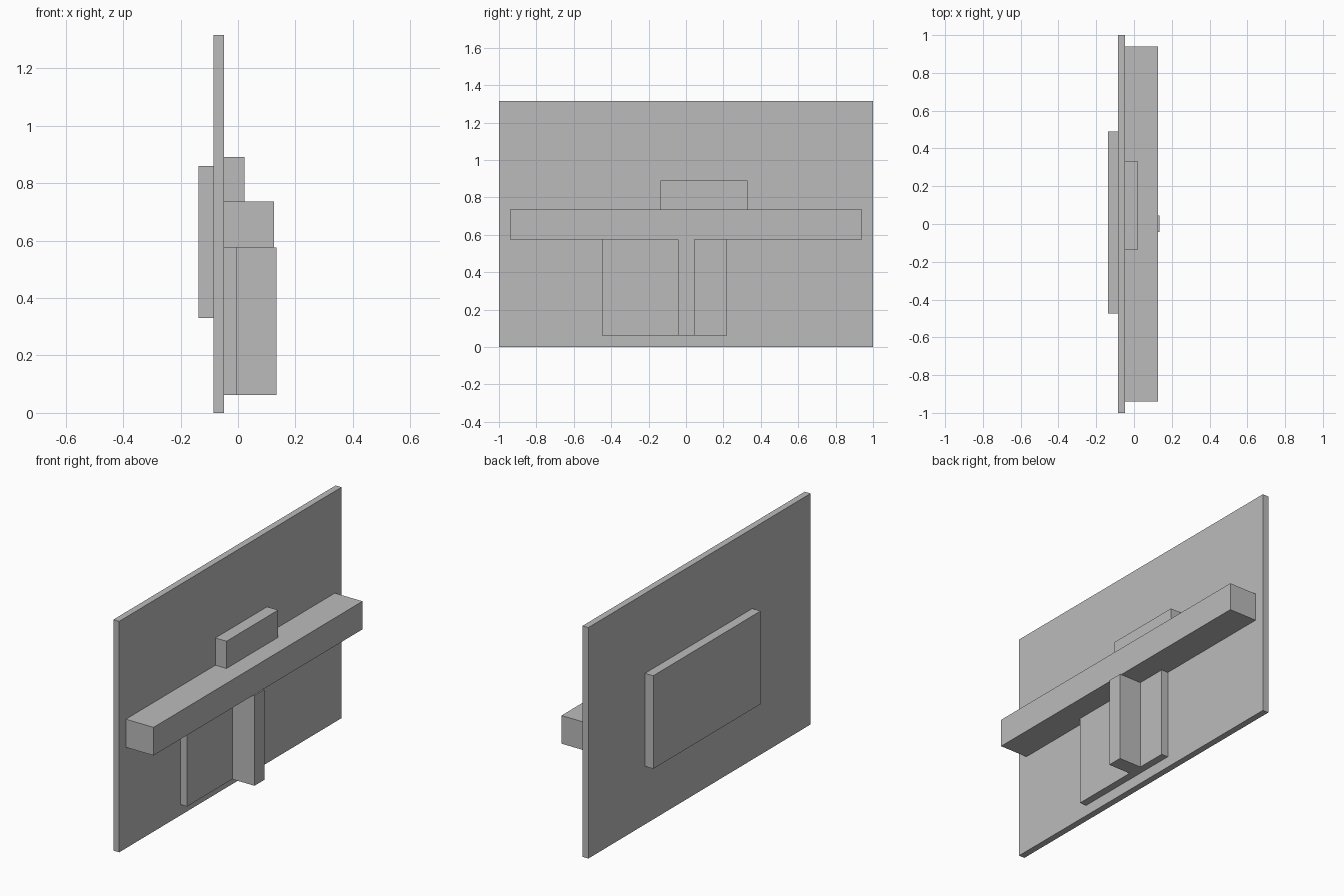
import bpy
from mathutils import Vector

# Remove the default cube
cube = bpy.data.objects.get("Cube")
if cube:
    bpy.data.objects.remove(cube, do_unlink=True)

# Single plain grey finish
GREY = (0.5, 0.5, 0.5, 1.0)
grey = bpy.data.materials.new("plain grey")
grey.use_nodes = True
grey.diffuse_color = GREY
grey.node_tree.nodes["Principled BSDF"].inputs["Base Color"].default_value = GREY


def box(name, low, high):
    """Flat-sided box between two opposite corners."""
    low, high = Vector(low), Vector(high)
    bpy.ops.mesh.primitive_cube_add(size=1, location=(low + high) / 2)
    obj = bpy.context.object
    obj.name = name
    obj.scale = high - low
    bpy.ops.object.transform_apply(location=False, rotation=False, scale=True)
    obj.data.materials.append(grey)
    return obj


# Shared planes
BACK = -0.085     # rear face of the main panel
FACE = -0.048     # mounting face of the main panel
FOOT = 0.062      # bottom of the lower pieces
SHELF = 0.575     # underside of the long beam
LEDGE = 0.735     # top of the long beam

# Upright sheet and the plate behind it
box("main_panel", (BACK, -1.0, 0), (FACE, 1.0, 1.315))
box("rear_plate", (-0.137, -0.475, 0.33), (BACK, 0.49, 0.86))

# Long beam with a block resting on it
box("long_beam", (FACE, -0.94, SHELF), (0.126, 0.94, LEDGE))
box("upper_block", (FACE, -0.135, LEDGE), (0.022, 0.33, 0.89))

# Plate and post below the beam
box("lower_plate", (FACE, -0.45, FOOT), (-0.006, 0.22, SHELF))
box("support_post", (FACE, -0.043, FOOT), (0.134, 0.045, SHELF))
